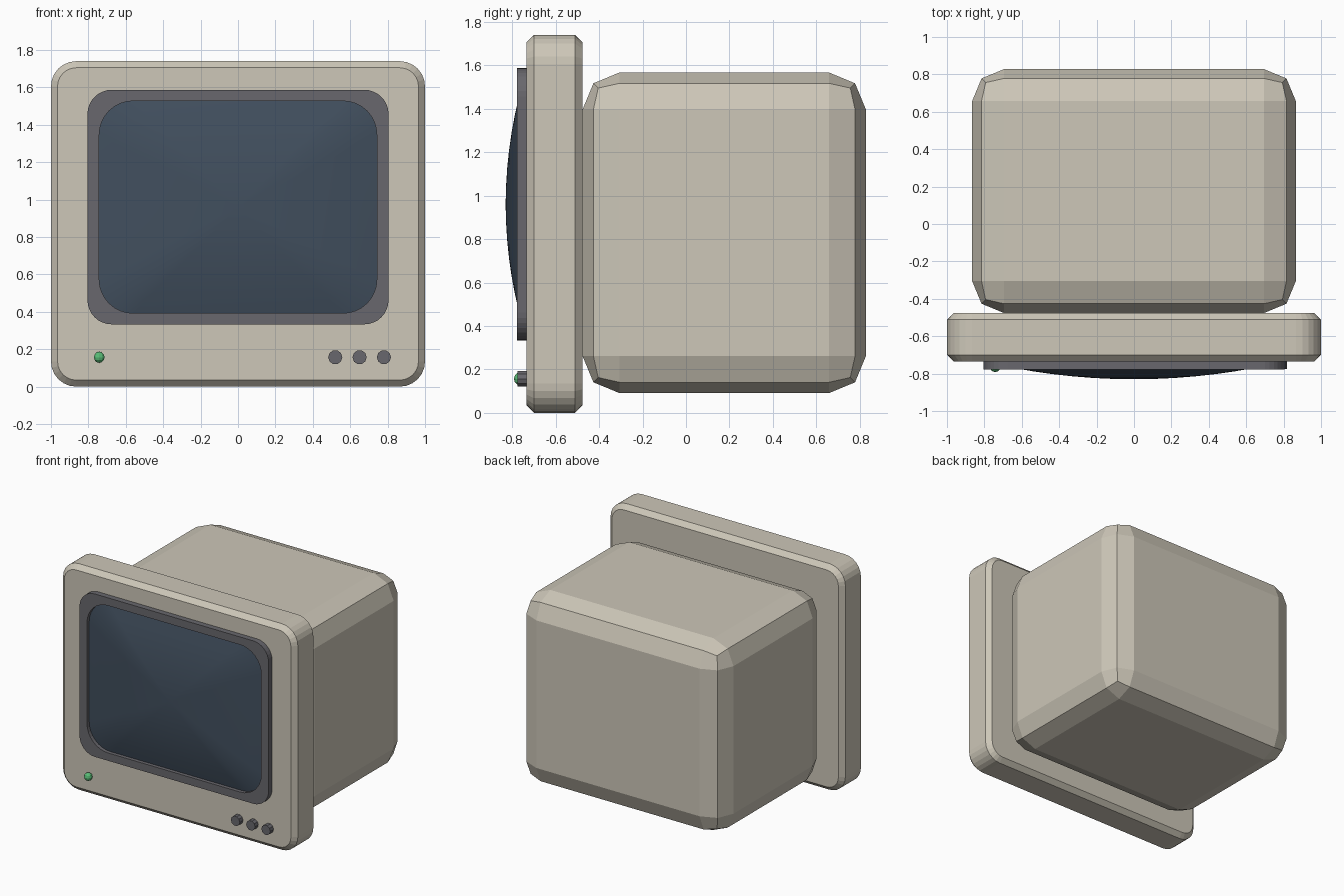
import bpy, bmesh
from math import sin, cos, pi, radians

if "Cube" in bpy.data.objects:
    bpy.data.objects.remove(bpy.data.objects["Cube"])


def material(name, rgb):
    m = bpy.data.materials.new(name)
    m.diffuse_color = (*rgb, 1)
    m.use_nodes = True
    m.node_tree.nodes["Principled BSDF"].inputs["Base Color"].default_value = m.diffuse_color
    return m


BEIGE = material("beige_plastic", (0.61, 0.57, 0.48))
DARK = material("dark_plastic", (0.14, 0.137, 0.153))
GLASS = material("screen_glass", (0.053, 0.078, 0.112))
GREEN = material("green_light", (0.1, 0.5, 0.18))


def finish(name, bm, mat):
    bmesh.ops.recalc_face_normals(bm, faces=bm.faces)
    me = bpy.data.meshes.new(name)
    bm.to_mesh(me)
    bm.free()
    ob = bpy.data.objects.new(name, me)
    bpy.context.collection.objects.link(ob)
    me.materials.append(mat)
    return ob


def rounded(y, hw, hh, r, zc, segs):
    """Rounded rectangle in the xz plane."""
    pts = []
    for k, (sx, sz) in enumerate([(1, 1), (-1, 1), (-1, -1), (1, -1)]):
        for i in range(segs + 1):
            a = (k + i / segs) * pi / 2
            pts.append((sx * (hw - r) + r * cos(a), y, zc + sz * (hh - r) + r * sin(a)))
    return pts


def loft(name, rings, mat, cap_start=True, cap_end=True, loop=False):
    bm = bmesh.new()
    vs = [[bm.verts.new(p) for p in ring] for ring in rings]
    n = len(vs[0])
    for a, b in zip(vs, vs[1:] + (vs[:1] if loop else [])):
        for i in range(n):
            j = (i + 1) % n
            bm.faces.new((a[i], a[j], b[j], b[i]))
    if cap_start and not loop:
        bm.faces.new(vs[0])
    if cap_end and not loop:
        bm.faces.new(vs[-1])
    return finish(name, bm, mat)


# Rear housing: box with two-step rounded edges
bm = bmesh.new()
bmesh.ops.create_cube(bm, size=1)
bmesh.ops.scale(bm, vec=(1.73, 1.304, 1.476), verts=bm.verts)
bmesh.ops.translate(bm, vec=(0, 0.176, 0.829), verts=bm.verts)
housing = finish("rear_housing", bm, BEIGE)
bev = housing.modifiers.new("rounded_edges", "BEVEL")
bev.width, bev.segments = 0.17, 2

# Front bezel: rounded slab, chamfered front and back
c = 0.035
loft("front_bezel", [rounded(y, 1 - d, 0.87 - d, 0.135 - d, 0.87, 6)
                     for y, d in [(-0.476, c), (-0.476 - c, 0), (-0.735 + c, 0), (-0.735, c)]], BEIGE)

# Screen surround: raised ring
zc = 0.96
outer, inner = (0.805, 0.627, 0.13), (0.742, 0.567, 0.18)
loft("screen_surround", [rounded(y, *s, zc, 8) for y, s in
                         [(-0.735, outer), (-0.778, outer), (-0.778, inner), (-0.735, inner)]],
     DARK, loop=True)

# Bulging screen glass
rings = [rounded(-0.735, *inner, zc, 8)]
for t in (1, 0.86, 0.72, 0.58, 0.44, 0.3, 0.15, 0.04):
    rings.append(rounded(-0.83 + 0.08 * t * t, *(v * t for v in inner), zc, 8))
screen = loft("screen", rings, GLASS)
for ob in bpy.context.selected_objects:
    ob.select_set(False)
screen.select_set(True)
bpy.context.view_layer.objects.active = screen
bpy.ops.object.shade_smooth_by_angle(angle=radians(30))

# Control buttons
for i, x in enumerate((0.52, 0.65, 0.78)):
    loft(f"button_{i + 1}", [[(x + 0.038 * cos(k * pi / 5), y, 0.157 + 0.038 * sin(k * pi / 5))
                              for k in range(10)] for y in (-0.725, -0.775)], DARK)

# Power light
bm = bmesh.new()
bmesh.ops.create_uvsphere(bm, u_segments=10, v_segments=6, radius=0.03)
bmesh.ops.translate(bm, vec=(-0.742, -0.762, 0.157), verts=bm.verts)
finish("power_light", bm, GREEN)
